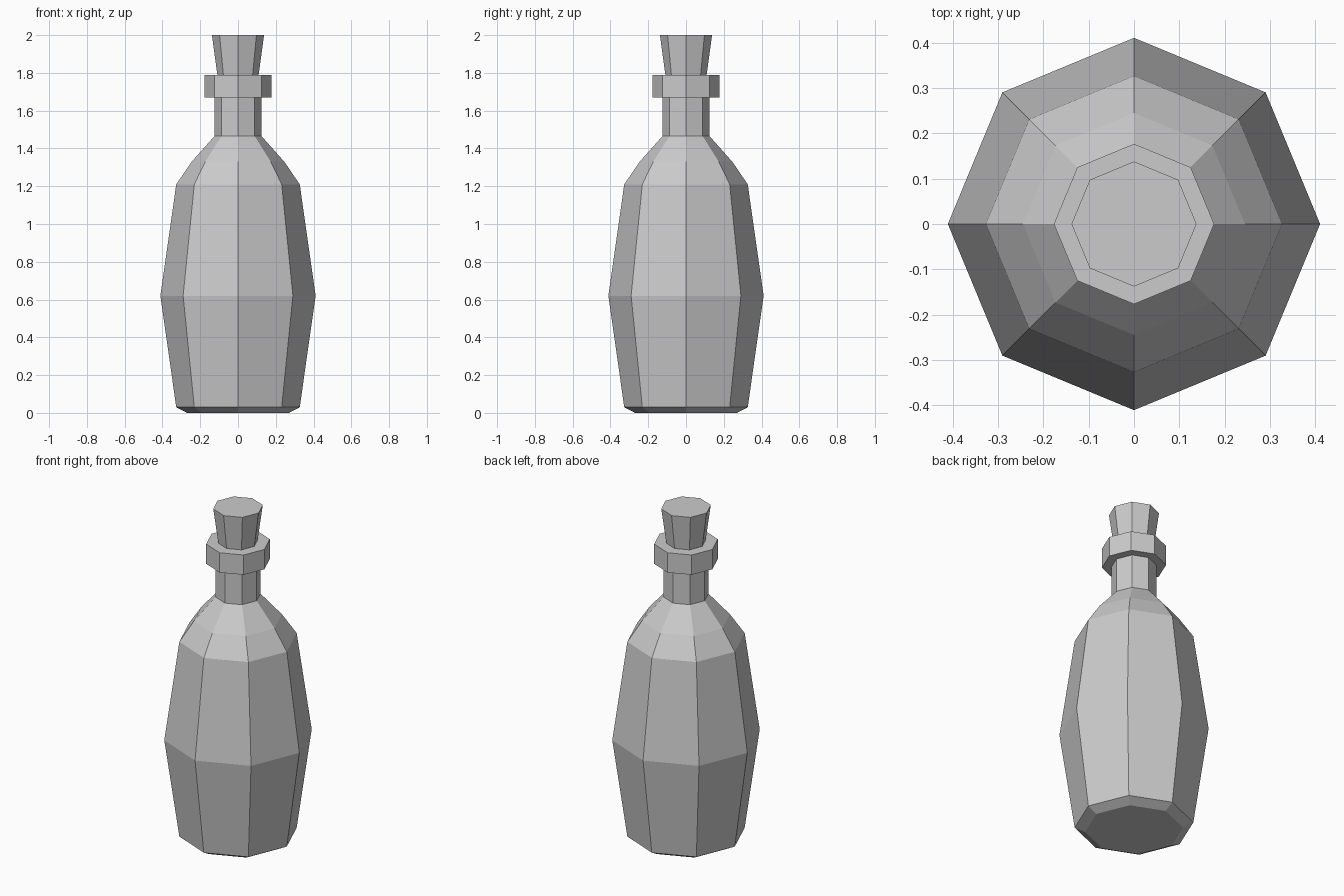
import bpy
import bmesh
from math import cos, sin, tau

SIDES = 8

cube = bpy.data.objects.get("Cube")
if cube:
    bpy.data.objects.remove(cube, do_unlink=True)


def make_material(name, colour):
    mat = bpy.data.materials.new(name)
    mat.use_nodes = True
    mat.diffuse_color = colour
    for node in mat.node_tree.nodes:
        if node.type == 'BSDF_PRINCIPLED':
            node.inputs["Base Color"].default_value = colour
    return mat


def lathe(name, profile, mat):
    """Turn (radius, height) points into a closed, flat-faced solid."""
    bm = bmesh.new()
    rings = [[bm.verts.new((r * cos(tau * i / SIDES), r * sin(tau * i / SIDES), z))
              for i in range(SIDES)] for r, z in profile]
    for low, high in zip(rings, rings[1:]):
        for i in range(SIDES):
            j = (i + 1) % SIDES
            bm.faces.new((low[i], low[j], high[j], high[i]))
    bm.faces.new(rings[0][::-1])
    bm.faces.new(rings[-1])
    mesh = bpy.data.meshes.new(name)
    bm.to_mesh(mesh)
    bm.free()
    mesh.materials.append(mat)
    obj = bpy.data.objects.new(name, mesh)
    bpy.context.scene.collection.objects.link(obj)
    return obj


grey = make_material("plain grey", (0.6, 0.6, 0.6, 1))

# Body with chamfered base, wide belly, shoulders, neck and collar
lathe("bottle", [(0.27, 0), (0.327, 0.03), (0.411, 0.62), (0.327, 1.21),
                 (0.245, 1.33), (0.125, 1.465), (0.125, 1.67),
                 (0.177, 1.67), (0.177, 1.79)], grey)

# Tapered stopper standing in the collar
lathe("cork", [(0.108, 1.78), (0.138, 2.0)], grey)
